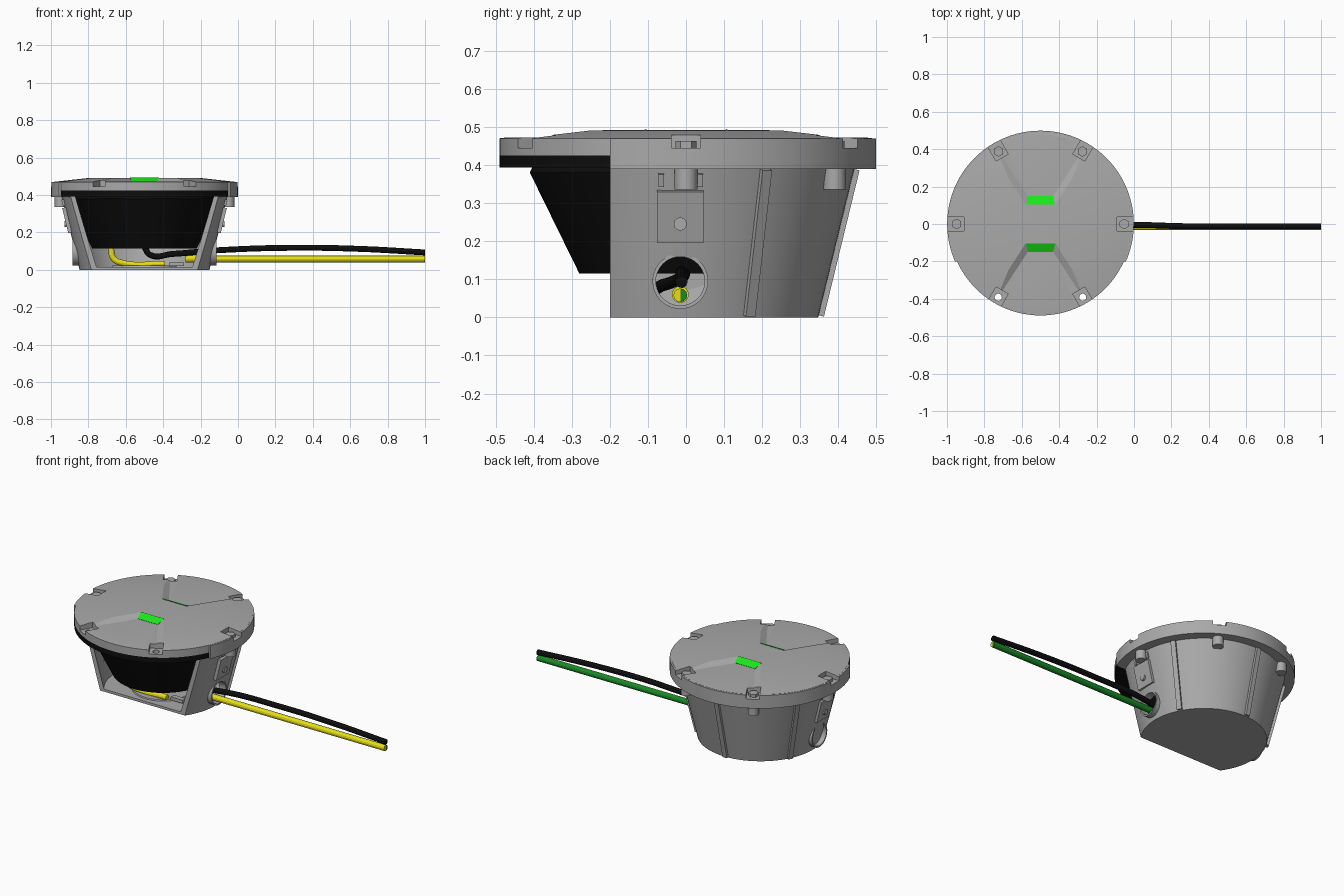
import bpy, bmesh, math
from mathutils import Matrix, Vector

if "Cube" in bpy.data.objects:
    bpy.data.objects.remove(bpy.data.objects["Cube"])

CX = -0.5                       # axis of the round lamp body
TILT = math.atan2(0.095, 0.39)  # lean of the housing wall


def material(name, r, g, b):
    m = bpy.data.materials.new(name)
    m.use_nodes = True
    m.diffuse_color = (r, g, b, 1)
    m.node_tree.nodes["Principled BSDF"].inputs["Base Color"].default_value = (r, g, b, 1)
    return m


GREY = material("cast grey", 0.4, 0.4, 0.4)
BLACK = material("black", 0.004, 0.004, 0.004)
LENS = material("bright green", 0.01, 0.8, 0.01)
YELLOW = material("yellow", 0.85, 0.78, 0.01)
GREEN = material("dark green", 0.01, 0.25, 0.02)


def finish(bm, name, mat, smooth=True):
    bmesh.ops.recalc_face_normals(bm, faces=bm.faces)
    me = bpy.data.meshes.new(name)
    bm.to_mesh(me)
    bm.free()
    me.materials.append(mat)
    ob = bpy.data.objects.new(name, me)
    bpy.context.collection.objects.link(ob)
    if smooth:
        soften(ob)
    return ob


def soften(ob):
    bpy.ops.object.select_all(action='DESELECT')
    ob.select_set(True)
    bpy.context.view_layer.objects.active = ob
    bpy.ops.object.shade_smooth_by_angle(angle=math.radians(25))


def lathe(name, profile, mat, closed=False):
    bm = bmesh.new()
    vs = [bm.verts.new((r, 0, z)) for r, z in profile]
    es = [bm.edges.new(p) for p in zip(vs, vs[1:])]
    if closed:
        es.append(bm.edges.new((vs[-1], vs[0])))
    bmesh.ops.spin(bm, geom=vs + es, cent=(0, 0, 0), axis=(0, 0, 1),
                   angle=math.tau, steps=96)
    bmesh.ops.remove_doubles(bm, verts=bm.verts, dist=1e-5)
    bmesh.ops.translate(bm, verts=bm.verts, vec=(CX, 0, 0))
    return finish(bm, name, mat)


def cylinder(name, loc, r, depth, mat=GREY, axis='Z', sides=24):
    bm = bmesh.new()
    turn = Matrix.Rotation(math.pi / 2, 4, 'Y') if axis == 'X' else Matrix()
    bmesh.ops.create_cone(bm, cap_ends=True, segments=sides, radius1=r, radius2=r,
                          depth=depth, matrix=Matrix.Translation(loc) @ turn)
    return finish(bm, name, mat)


def box(name, loc, size, rot=Matrix(), mat=GREY):
    bm = bmesh.new()
    bmesh.ops.create_cube(bm, size=1, matrix=Matrix.Translation(loc) @ rot
                          @ Matrix.Diagonal((*size, 1)))
    return finish(bm, name, mat, False)


def cut(ob, cutter):
    mod = ob.modifiers.new("cut", 'BOOLEAN')
    mod.operation = 'DIFFERENCE'
    mod.solver = 'EXACT'
    mod.object = cutter
    bpy.context.view_layer.objects.active = ob
    bpy.ops.object.modifier_apply(modifier=mod.name)
    bpy.data.objects.remove(cutter)


def polar(r, deg, z):
    a = math.radians(deg)
    return Vector((CX + r * math.cos(a), r * math.sin(a), z))


# Open-fronted housing: floor, leaning wall and mounting ring
housing = lathe("housing", [(0, 0), (.347, 0), (.442, .39), (.499, .39), (.499, .469),
                            (.44, .469), (.42, .39), (.325, .015), (0, .015)], GREY)
cut(housing, box("front_cutter", (CX, -.7, .3), (2, 1, 1)))
cut(housing, cylinder("gland_cutter", (CX + .37, -.015, .095), .065, .2, axis='X'))
lathe("floor_pad", [(0, .022), (.17, .022), (.175, .01)], GREY)

# Lid with shallow dome, gasket ring and tapered optics body
lid = lathe("lid", [(0, .425), (.489, .425), (.489, .47), (.474, .472),
                    (.3, .491), (0, .492)], GREY)
gasket = lathe("gasket_ring", [(0, .393), (.489, .393), (.489, .425), (0, .425)], BLACK)
lathe("optics_body", [(0, .115), (.28, .115), (.41, .38), (.4, .4), (0, .4)], BLACK)


def channel_cutter(side):
    # Light channel: sloping walls that widen outward from the window
    bm = bmesh.new()
    low = [(-.065, .145), (.065, .145), (.215, .375), (.215, .6), (-.215, .6), (-.215, .375)]
    top = [(-.085, .09), (.085, .09), (.27, .375), (.27, .6), (-.27, .6), (-.27, .375)]
    rows = [[bm.verts.new((CX + x, side * y, z)) for x, y in pts]
            for pts, z in ((low, .4715), (top, .4985))]
    n = len(low)
    bm.faces.new(rows[0])
    bm.faces.new(rows[1])
    for i in range(n):
        j = (i + 1) % n
        bm.faces.new((rows[0][i], rows[0][j], rows[1][j], rows[1][i]))
    return finish(bm, "channel_cutter", GREY, False)


for side in (-1, 1):
    cut(lid, channel_cutter(side))

# Six bolt pockets; the two at the front are open through holes
for deg in range(0, 360, 60):
    rot = Matrix.Rotation(math.radians(deg), 4, 'Z')
    for ob in (lid, housing):
        if ob is lid or deg < 200:
            cut(ob, box("pocket_cutter", polar(.465, deg, .475), (.11, .075, .06), rot))
    if deg > 200:
        for ob in (lid, gasket):
            cut(ob, cylinder("hole_cutter", polar(.452, deg, .42), .019, .2))
    else:
        cylinder("bolt_head", polar(.448, deg, .452), .028, .022, sides=6)
        cylinder("bolt_boss", polar(.45, deg, .3645), .03, .059)
for ob in (housing, lid, gasket):
    soften(ob)

# Green windows lie on the inner slopes of the channels
for side, name in ((-1, "front_window"), (1, "rear_window")):
    bm = bmesh.new()
    quad = [(-.067, .148, .4725), (.067, .148, .4725), (.078, .104, .494), (-.078, .104, .494)]
    bm.faces.new([bm.verts.new((CX + x, side * y, z)) for x, y, z in quad])
    ob = finish(bm, name, LENS, False)
    solid = ob.modifiers.new("thickness", 'SOLIDIFY')
    solid.thickness = .002
    solid.offset = 0

# Slanted ribs on the housing wall
for deg in (28, 92, 152):
    rot = Matrix.Rotation(math.radians(deg), 4, 'Z') @ Matrix.Rotation(TILT, 4, 'Y')
    box("wall_rib", polar(.396, deg, .197), (.026, .028, .395), rot)

# Side pads, slotted ears and cable collars
for s in (-1, 1):
    lean = Matrix.Rotation(s * TILT, 4, 'Y')
    box("side_pad", (CX + s * .413, -.015, .265), (.022, .122, .138), lean)
    cylinder("pad_plug", (CX + s * .417, -.015, .245), .017, .022, axis='X')
    for y in (-.065, .037):
        box("pad_ear", (CX + s * .434, y, .36), (.012, .014, .035), lean)
    collar = cylinder("cable_collar", (CX + s * .362, -.015, .095), .073, .045, axis='X', sides=40)
    cut(collar, cylinder("bore_cutter", (CX + s * .37, -.015, .095), .064,
                         .2 if s > 0 else .03, axis='X', sides=40))
    soften(collar)


def cable(name, points, radius, mat):
    cu = bpy.data.curves.new(name, 'CURVE')
    cu.dimensions = '3D'
    cu.bevel_depth = radius
    cu.bevel_resolution = 4
    cu.use_fill_caps = True
    sp = cu.splines.new('BEZIER')
    sp.bezier_points.add(len(points) - 1)
    for bp, co in zip(sp.bezier_points, points):
        bp.co = co
        bp.handle_left_type = bp.handle_right_type = 'AUTO'
    tmp = bpy.data.objects.new(name, cu)
    bpy.context.collection.objects.link(tmp)
    bpy.context.view_layer.update()
    bm = bmesh.new()
    bm.from_mesh(tmp.evaluated_get(bpy.context.evaluated_depsgraph_get()).to_mesh())
    bpy.data.objects.remove(tmp)
    bmesh.ops.remove_doubles(bm, verts=bm.verts, dist=1e-5)
    return finish(bm, name, mat)


# Cables leaving through the collar, and the inner wiring
cable("black_cable", [(-.5, -.1, .12), (-.47, -.1, .08), (-.35, -.06, .085), (-.1, -.012, .105),
                      (.3, -.012, .118), (.65, -.012, .112), (1, -.012, .093)], .016, BLACK)
cable("inner_earth_wire", [(-.68, -.12, .12), (-.665, -.12, .06), (-.61, -.12, .035),
                           (-.39, -.12, .032)], .016, YELLOW)
box("earth_terminal", (-.33, -.1, .03), (.08, .03, .02))
cylinder("earth_sleeve", (-.245, -.015, .06), .022, .07, YELLOW, 'X')
earth = cable("earth_cable", [(-.25, -.015, .058), (.4, -.015, .058), (1, -.015, .058)],
              .018, YELLOW)

# Earth cable is yellow with green along its rear half and underside
me = earth.data
me.materials.append(GREEN)
bm = bmesh.new()
bm.from_mesh(me)
bmesh.ops.bisect_plane(bm, geom=bm.verts[:] + bm.edges[:] + bm.faces[:],
                       plane_co=(0, -.015, 0), plane_no=(0, 1, 0))
for f in bm.faces:
    rear = f.calc_center_median().y > -.015
    under = f.normal.z < -.75 and f.normal.y < 0
    f.material_index = 1 if rear or under else 0
bm.to_mesh(me)
bm.free()
